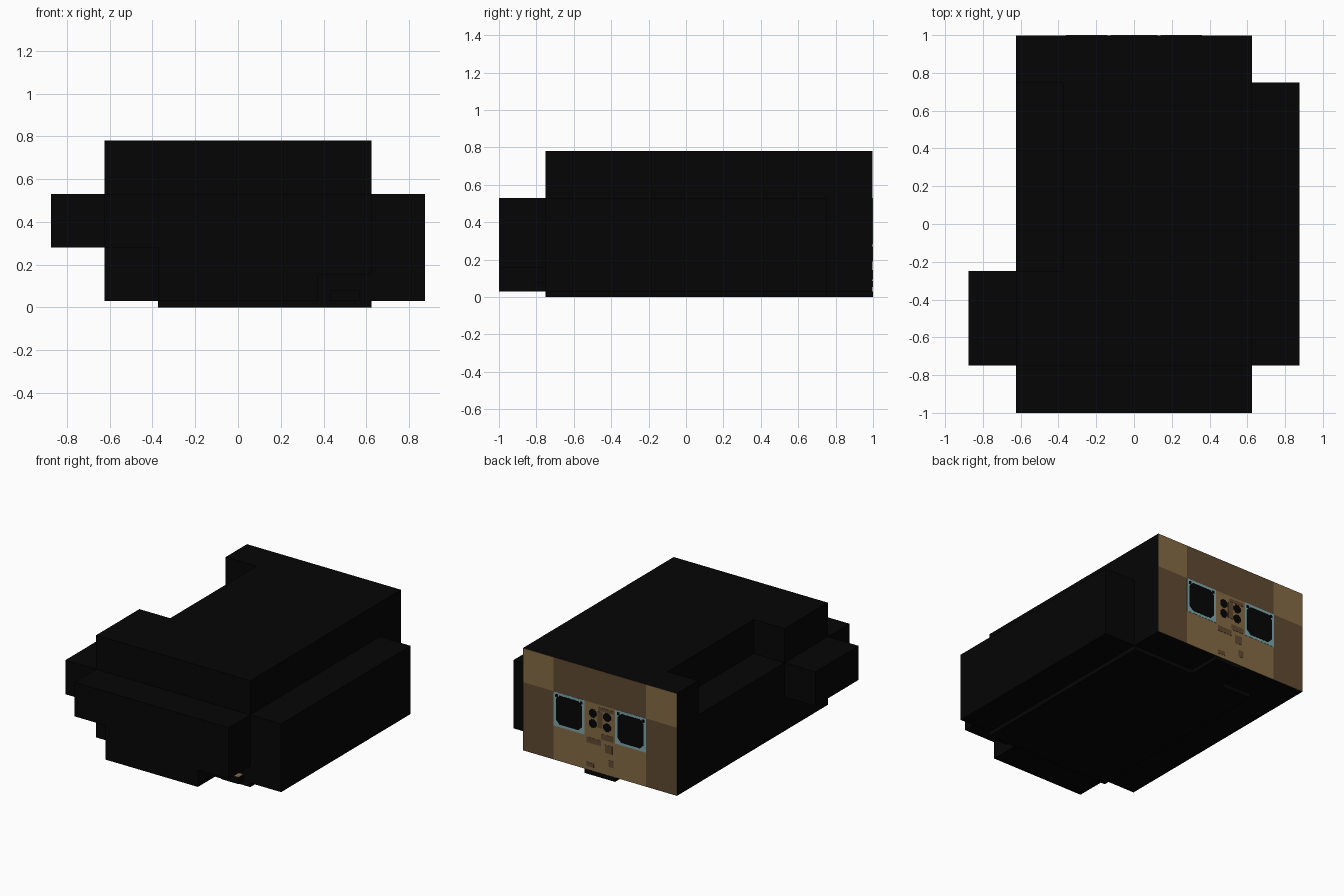
import bpy
import bmesh
from mathutils import Matrix, Vector

old = bpy.data.objects.get("Cube")
if old:
    bpy.data.objects.remove(old, do_unlink=True)


def make_material(name, rgb):
    mat = bpy.data.materials.new(name)
    mat.use_nodes = True
    mat.diffuse_color = (*rgb, 1)
    mat.node_tree.nodes["Principled BSDF"].inputs["Base Color"].default_value = (*rgb, 1)
    return mat


black = make_material("near black", (0.0016, 0.0016, 0.0016))
tan = make_material("light tan", (0.23, 0.145, 0.06))
brown = make_material("dark tan", (0.115, 0.068, 0.031))
cyan = make_material("pale cyan", (0.2, 0.38, 0.41))

# Body levels, and the back plane that carries the painted plates
W, IN, OUT = 0.625, 0.375, 0.875
FLOOR, LOW, MID, TOP = 0.03, 0.28, 0.53, 0.78
BACK, STEP = 0.9955, 0.0015


def finish(name, bm, mat):
    mesh = bpy.data.meshes.new(name)
    bmesh.ops.recalc_face_normals(bm, faces=bm.faces)
    bm.to_mesh(mesh)
    bm.free()
    mesh.materials.append(mat)
    obj = bpy.data.objects.new(name, mesh)
    bpy.context.scene.collection.objects.link(obj)
    return obj


def box(name, x, y, z, mat=black):
    """Box from a (low, high) pair on each axis."""
    low, high = Vector((x[0], y[0], z[0])), Vector((x[1], y[1], z[1]))
    bm = bmesh.new()
    bmesh.ops.create_cube(bm, size=1, matrix=Matrix.Translation((low + high) / 2)
                          @ Matrix.Diagonal((*(high - low), 1)))
    return finish(name, bm, mat)


def plate(name, x, z, mat, layer):
    """Thin rectangle on the back; a higher layer lies further out."""
    return box(name, x, (BACK, BACK + layer * STEP), z, mat)


def octagon(name, x, z, half, cut, mat, layer):
    """Thin square on the back with its corners cut off."""
    inner = half - cut
    quarter = [(half, inner), (inner, half)]
    points = [(sx * a, sz * b) for sx, sz, pts in (
        (1, 1, quarter), (-1, 1, quarter[::-1]),
        (-1, -1, quarter), (1, -1, quarter[::-1])) for a, b in pts]
    bm = bmesh.new()
    face = bm.faces.new([bm.verts.new((x + a, BACK, z + b)) for a, b in points])
    ext = bmesh.ops.extrude_face_region(bm, geom=[face])
    verts = [v for v in ext["geom"] if isinstance(v, bmesh.types.BMVert)]
    bmesh.ops.translate(bm, verts=verts, vec=(0, layer * STEP, 0))
    return finish(name, bm, mat)


# Main body with a notch in the top of its right side
box("lower_body", (-W, W), (-0.75, BACK), (FLOOR, MID))
box("upper_body", (-IN, W), (-0.75, BACK), (MID, TOP))
box("upper_front_corner", (-W, -IN), (-0.75, -0.25), (MID, TOP))
box("upper_back_corner", (-W, -IN), (0.75, BACK), (MID, TOP))

# Side and front blocks
box("left_side_block", (W, OUT), (-0.75, 0.75), (FLOOR, MID))
box("right_side_block", (-OUT, -W), (-0.75, -0.25), (LOW, MID))
box("front_block", (-W, W), (-1, -0.75), (LOW, MID))
box("front_lower_block", (-IN, IN), (-1, -0.75), (FLOOR, LOW))
box("front_left_block", (IN, W), (-1, -0.75), (0.155, LOW))

# Base slab with its tongue, and a small ledge under the front
box("base_slab", (-IN, W), (-0.75, 0.75), (0, FLOOR))
box("base_tongue", (-0.125, 0.125), (0.75, 1), (0, FLOOR))
ledge = box("front_ledge", (0.43, 0.57), (-0.81, -0.75), (FLOOR, 0.08))
ledge.data.materials.append(tan)
for poly in ledge.data.polygons:
    if poly.normal.z > 0.5:
        poly.material_index = 1

# Back panel in two tans
plate("back_top_middle", (-IN, IN), (MID, TOP), brown, 1)
plate("back_lower_middle", (-IN, IN), (FLOOR, MID), tan, 1)
for side, s in (("left", 1), ("right", -1)):
    edge = sorted((s * IN, s * W))
    plate(f"back_top_{side}", edge, (MID, TOP), tan, 1)
    plate(f"back_lower_{side}", edge, (FLOOR, MID), brown, 1)

    # Framed dark window with small corner spots
    plate(f"{side}_window_frame", sorted((s * 0.125, s * IN)), (LOW, MID), cyan, 2)
    octagon(f"{side}_window", s * 0.25, 0.405, 0.106, 0.03, black, 3)
    for dx in (-1, 1):
        octagon(f"{side}_window_spot", s * 0.25 + dx * 0.1, 0.505, 0.011, 0.004, black, 3)

    # Round dark vents between the windows
    for z in (0.378, 0.453):
        octagon(f"{side}_vent", s * 0.058, z, 0.03, 0.018, black, 3)

# Dark mottling around and below the vents
plate("vent_shade", (-0.02, 0.02), (0.36, 0.48), brown, 2)
for x, z, w, h in ((-0.06, 0.3, 0.05, 0.02), (0.05, 0.25, 0.06, 0.02),
                   (-0.07, 0.22, 0.03, 0.03), (0.08, 0.07, 0.03, 0.015),
                   (-0.09, 0.12, 0.02, 0.025), (-0.05, 0.5, 0.06, 0.012)):
    plate("mottle", (x - w, x + w), (z - h, z + h), brown, 2)
